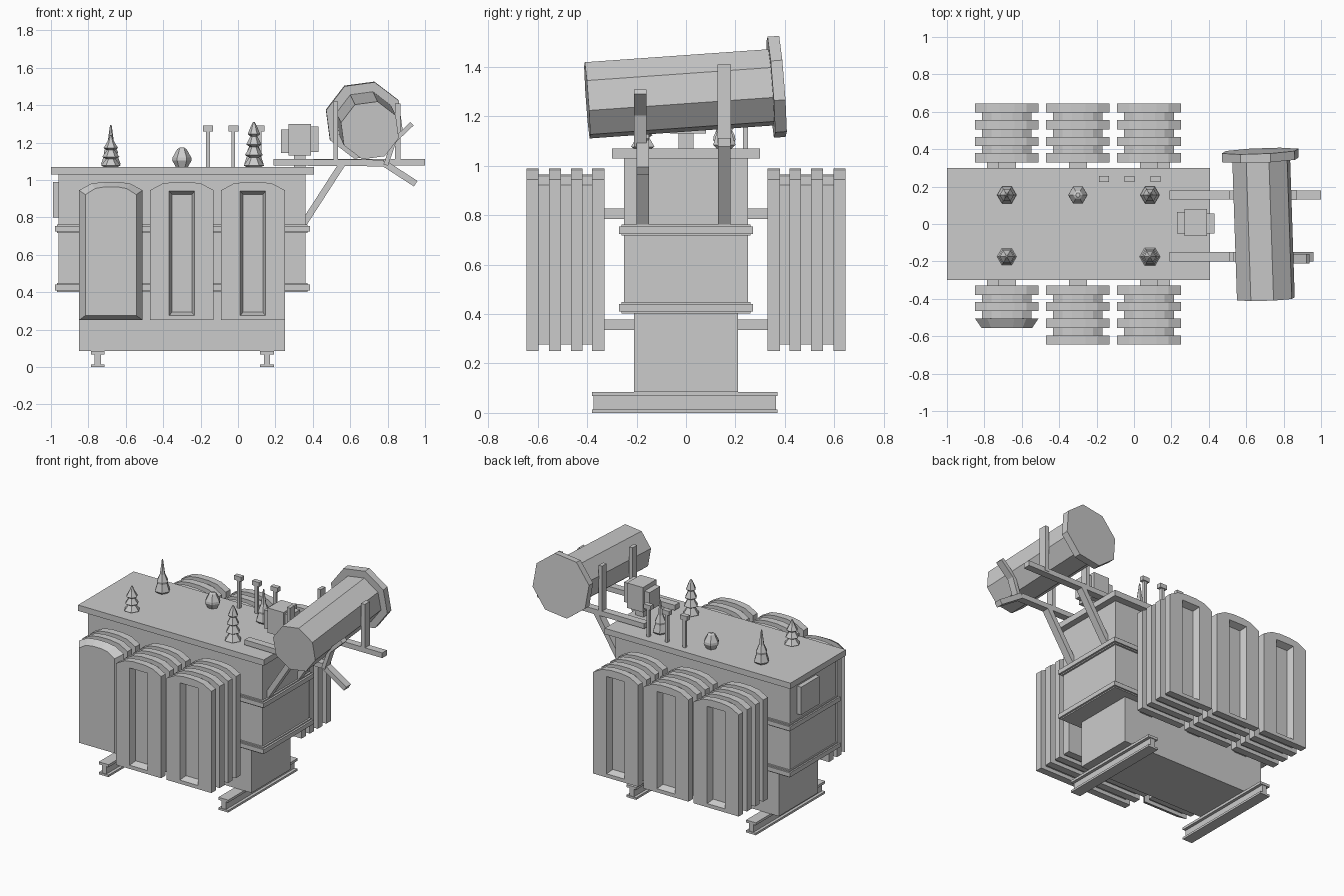
import bpy, bmesh, math
from mathutils import Vector

if "Cube" in bpy.data.objects:
    bpy.data.objects.remove(bpy.data.objects["Cube"])


def finish(name, bm):
    bmesh.ops.recalc_face_normals(bm, faces=bm.faces)
    me = bpy.data.meshes.new(name)
    bm.to_mesh(me)
    bm.free()
    ob = bpy.data.objects.new(name, me)
    bpy.context.collection.objects.link(ob)
    return ob


def box(name, x0, x1, y0, y1, z0, z1):
    bm = bmesh.new()
    bmesh.ops.create_cube(bm, size=1)
    for v in bm.verts:
        v.co = Vector((x0 if v.co.x < 0 else x1, y0 if v.co.y < 0 else y1, z0 if v.co.z < 0 else z1))
    return finish(name, bm)


def bar(name, path, y, w=0.05, t=0.035):
    """Flat bar following a path of (x, z) points."""
    for (xa, za), (xb, zb) in zip(path, path[1:]):
        length = math.hypot(xb - xa, zb - za)
        ob = box(name, -length / 2, length / 2, -w / 2, w / 2, -t / 2, t / 2)
        ob.location = ((xa + xb) / 2, y, (za + zb) / 2)
        ob.rotation_euler.y = -math.atan2(zb - za, xb - xa)


def lathe(name, x, y, z, prof, n=6):
    """Revolve (radius, height) points around a vertical axis."""
    bm = bmesh.new()
    rings = [[bm.verts.new((x + r * math.cos(k * math.tau / n), y + r * math.sin(k * math.tau / n), z + h))
              for k in range(n)] for r, h in prof]
    for a, b in zip(rings, rings[1:]):
        for k in range(n):
            j = (k + 1) % n
            bm.faces.new((a[k], a[j], b[j], b[k]))
    bm.faces.new(rings[0])
    bm.faces.new(rings[-1])
    return finish(name, bm)


def tube(name, a, b, r, phase=75, n=8):
    """Octagonal cylinder lying roughly along y."""
    a, b = Vector(a), Vector(b)
    d = (b - a).normalized()
    ux = (Vector((1, 0, 0)) - d * d.x).normalized()
    uz = ux.cross(d)
    bm = bmesh.new()
    rings = []
    for c in (a, b):
        rings.append([bm.verts.new(c + r * (ux * math.cos(t) + uz * math.sin(t)))
                      for t in (math.radians(phase + 360 * k / n) for k in range(n))])
    for k in range(n):
        j = (k + 1) % n
        bm.faces.new((rings[0][k], rings[0][j], rings[1][j], rings[1][k]))
    for ring in rings:
        bm.faces.new(ring)
    return finish(name, bm)


FIN = [(-.17, .25), (.17, .25), (.17, .945), (.105, .98), (.04, .99), (-.04, .99), (-.105, .98), (-.17, .945)]
SLOT = [(-.068, .275), (.068, .275), (.068, .94), (-.068, .94)]


def fin(name, cx, side, d0, d1, style="solid"):
    """Radiator plate between distances d0 and d1 from the centre line."""
    bm = bmesh.new()
    edges = []
    for loop in ([FIN, SLOT] if style == "slot" else [FIN]):
        vs = [bm.verts.new((x, d1, z)) for x, z in loop]
        edges += [bm.edges.new((vs[i - 1], vs[i])) for i in range(len(vs))]
    if style == "slot":
        bmesh.ops.triangle_fill(bm, edges=edges, use_beauty=True, normal=(0, 1, 0))
        bmesh.ops.dissolve_limit(bm, angle_limit=0.01, verts=bm.verts, edges=bm.edges)
    else:
        bm.faces.new(bm.verts)
    ext = bmesh.ops.extrude_face_region(bm, geom=bm.faces[:], use_keep_orig=True)
    back = {v for v in ext["geom"] if isinstance(v, bmesh.types.BMVert)}
    for v in bm.verts:
        if v in back:
            v.co.y = d0
            if abs(v.co.x) < .07 and .27 < v.co.z < .95 and style == "slot":
                v.co.x *= .75
                v.co.z = .61 + (v.co.z - .61) * .94
        elif style == "chamfer":
            v.co.x *= .8
            v.co.z = .61 + (v.co.z - .61) * .93
    for v in bm.verts:
        v.co.x += cx
        v.co.y *= side
    return finish(name, bm)


# Tank, bands and lid
box("tank_lower", -.85, .25, -.21, .21, .085, .43)
box("tank_upper", -.96, .36, -.25, .25, .41, 1.04)
for z in (.41, .725):
    box("tank_band", -.978, .385, -.272, .272, z, z + .03)
    box("tank_band_lip", -.968, .372, -.262, .262, z - .008, z + .038)
box("lid", -1, .405, -.3, .3, 1.03, 1.07)
box("end_panel", -.99, -.95, -.03, .17, .8, .99)

# I-beam skids
for x in (-.75, .155):
    box("skid_bottom", x - .037, x + .037, -.38, .37, 0, .014)
    box("skid_web", x - .017, x + .017, -.375, .365, .01, .075)
    box("skid_top", x - .037, x + .037, -.38, .37, .068, .085)

# Radiator banks with their cores and pipes
PLATES = [(.33, .38), (.418, .465), (.505, .555), (.597, .645)]
for side in (-1, 1):
    for x in (-.68, -.3, .08):
        short = side < 0 and x == -.68
        plates = PLATES[:3] if short else PLATES
        for i, (d0, d1) in enumerate(plates):
            last = i == len(plates) - 1
            fin("radiator_fin", x, side, d0, d1, ("chamfer" if short else "slot") if last else "solid")
        end = plates[-1][0] + .005
        core = fin("radiator_core", 0, side, .34, end)
        for v in core.data.vertices:
            v.co.x = v.co.x * .78 + x
            v.co.z = .62 + (v.co.z - .62) * .93
        for z in (.335, .785):
            ya, yb = sorted((side * .2, side * .34))
            box("radiator_pipe", x - .048, x + .048, ya, yb, z, z + .043)

# Bushings
def tiers(n, step, r, tip):
    prof = []
    for i in range(n):
        k = 1 - .13 * i
        prof += [(r * .55 * k, i * step), (r * k, i * step + .012), (r * .5 * k, i * step + step * .95)]
    return prof + [(.004, tip)]

lathe("bushing_front_left", -.68, -.175, 1.065, tiers(3, .047, .052, .175))
lathe("bushing_front_right", .085, -.175, 1.065, tiers(4, .056, .055, .245))
lathe("bushing_middle", -.3, .155, 1.065, [(.03, 0), (.052, .04), (.05, .055), (.025, .1), (.012, .108)])
for x in (-.68, .085):
    lathe("bushing_spike", x, .155, 1.065,
          [(.03, 0), (.052, .02), (.035, .07), (.038, .085), (.018, .13), (.004, .23)])

# Gauge posts on the lid
for x in (-.16, -.025, .115):
    box("gauge_post", x - .01, x + .01, .23, .25, 1.06, 1.265)
    box("gauge_cap", x - .027, x + .027, .225, .256, 1.26, 1.29)

# Relay box
box("relay_stalk", .3, .36, -.03, .03, 1.06, 1.14)
box("relay_body", .27, .39, -.065, .08, 1.13, 1.3)
box("relay_flange_left", .23, .275, -.05, .065, 1.145, 1.27)
box("relay_flange_right", .385, .43, -.05, .055, 1.15, 1.285)

# Support frame for the expansion drum
bar("back_arm", [(.19, 1.095), (1, 1.095)], .155)
bar("front_arm", [(.19, 1.095), (.78, 1.09), (.95, .98)], -.175)
for y in (-.175, .155):
    bar("diagonal_brace", [(.35, .765), (.56, 1.09)], y)
    bar("inner_upright", [(.522, 1.09), (.522, 1.42)], y, .05, .025)
bar("back_outer_upright", [(.855, 1.09), (.855, 1.41)], .155, .055, .03)
bar("front_outer_upright", [(.79, 1.08), (.835, 1.21), (.93, 1.3)], -.185, .05, .025)

# Tilted octagonal expansion drum
tube("drum", (.705, -.4, 1.265), (.68, .35, 1.318), .16)
tube("drum_end_flange", (.676, .343, 1.318), (.674, .39, 1.3215), .212)
